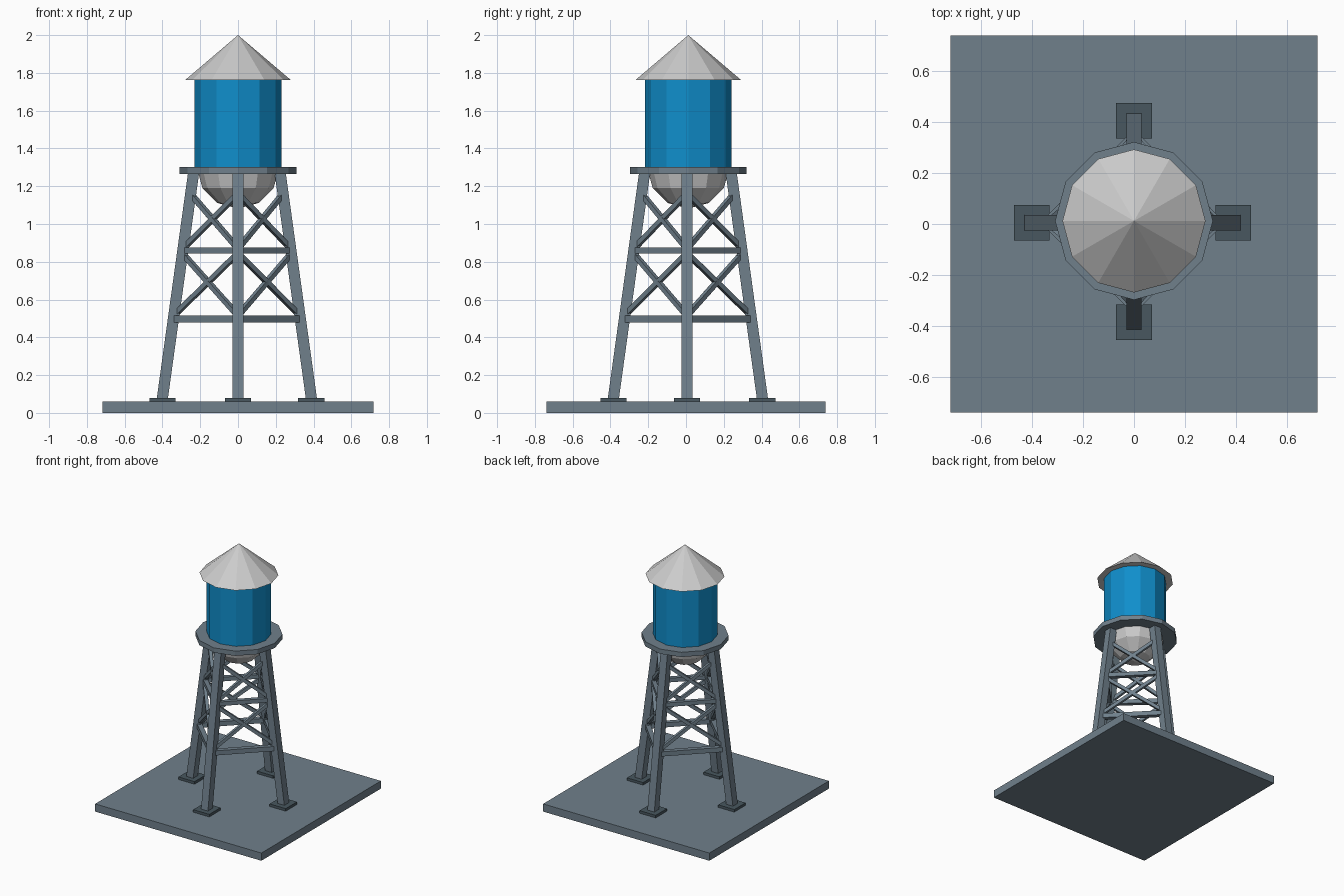
import bpy, bmesh, math
from mathutils import Vector, Matrix

if "Cube" in bpy.data.objects:
    bpy.data.objects.remove(bpy.data.objects["Cube"])

CY = 0.012  # tank axis sits slightly behind the slab centre


def material(name, rgb):
    m = bpy.data.materials.new(name)
    m.diffuse_color = (*rgb, 1)
    m.use_nodes = True
    m.node_tree.nodes["Principled BSDF"].inputs["Base Color"].default_value = m.diffuse_color
    return m


STEEL = material("steel", (0.16, 0.215, 0.26))
DARK = material("dark_steel", (0.065, 0.095, 0.115))
BLUE = material("blue_paint", (0.005, 0.27, 0.60))


def finish(name, bm, mat=None):
    bmesh.ops.recalc_face_normals(bm, faces=bm.faces)
    me = bpy.data.meshes.new(name)
    bm.to_mesh(me)
    bm.free()
    ob = bpy.data.objects.new(name, me)
    bpy.context.collection.objects.link(ob)
    if mat:
        me.materials.append(mat)
    return ob


def box(name, centre, size, mat):
    bm = bmesh.new()
    bmesh.ops.create_cube(bm, size=1, matrix=Matrix.Translation(centre) @ Matrix.Diagonal((*size, 1)))
    return finish(name, bm, mat)


def lathe(name, profile, mat=None, sides=12):
    """Stack of 12-sided rings (radius, z); radius 0 makes a point, open ends are capped."""
    bm = bmesh.new()
    rings = []
    for r, z in profile:
        n = sides if r > 0 else 1
        rings.append([bm.verts.new((r * math.cos(2 * math.pi * i / sides),
                                    CY + r * math.sin(2 * math.pi * i / sides), z)) for i in range(n)])
    for a, b in zip(rings, rings[1:]):
        for i in range(sides):
            j = (i + 1) % sides
            quad = [a[i % len(a)], a[j % len(a)], b[j % len(b)], b[i % len(b)]]
            bm.faces.new(list(dict.fromkeys(quad)))
    for ring in (rings[0], rings[-1]):
        if len(ring) > 1:
            bm.faces.new(ring)
    return finish(name, bm, mat)


def post(name, a, b, w, mat):
    """Leaning square post with level ends."""
    bm = bmesh.new()
    h = w / 2
    lo, hi = [[bm.verts.new(p + Vector((x, y, 0))) for x, y in ((-h, -h), (h, -h), (h, h), (-h, h))]
              for p in (a, b)]
    bm.faces.new(lo)
    bm.faces.new(hi)
    for i in range(4):
        j = (i + 1) % 4
        bm.faces.new((lo[i], lo[j], hi[j], hi[i]))
    return finish(name, bm, mat)


def beam(name, a, b, w, mat):
    """Square bar between two points, kept upright."""
    d = b - a
    x = d.normalized()
    y = Vector((0, 0, 1)).cross(x).normalized()
    rot = Matrix((x, y, x.cross(y))).transposed().to_4x4()
    bm = bmesh.new()
    bmesh.ops.create_cube(bm, size=1, matrix=Matrix.Translation((a + b) / 2) @ rot
                          @ Matrix.Diagonal((d.length, w, w, 1)))
    return finish(name, bm, mat)


# Ground slab
box("base_slab", (0, 0, 0.03), (1.436, 1.475, 0.06), STEEL)

# Tank, roof, bowl and platform
lathe("roof", [(0.28, 1.762), (0, 2.0)])
lathe("tank", [(0.229, 1.29), (0.229, 1.765)], BLUE)
lathe("platform", [(0.309, 1.265), (0.309, 1.302)], STEEL)
R = 0.218
lathe("tank_bowl", [(R * math.cos(math.radians(t)) if t < 90 else 0,
                     1.30 - R * math.sin(math.radians(t))) for t in (0, 30, 60, 90)])

# Legs and footings
sides = [("right", 1, 0), ("back", 0, 1), ("left", -1, 0), ("front", 0, -1)]


def leg_point(k, z):
    _, dx, dy = sides[k % 4]
    r = 0.394 - 0.164 * (z - 0.08) / 1.185
    return Vector((dx * r - 0.006 * abs(dx), dy * r + (0.01 if dy else 0.005), z))


for k, (side, dx, dy) in enumerate(sides):
    post(side + "_leg", leg_point(k, 0.07), leg_point(k, 1.27), 0.059, STEEL)
    foot = leg_point(k, 0.08)
    box(side + "_footing", (foot.x, foot.y, 0.068), (0.139, 0.139, 0.024), DARK)

# Rails and crossed braces on each side of the tower
for k in range(4):
    for level, z, w in (("lower", 0.497, 0.036), ("upper", 0.86, 0.032)):
        beam(f"{level}_rail_{k}", leg_point(k, z), leg_point(k + 1, z), w, STEEL)
    for level, z0, z1 in (("lower", 0.515, 0.845), ("upper", 0.87, 1.16)):
        beam(f"{level}_brace_up_{k}", leg_point(k, z0), leg_point(k + 1, z1), 0.025, STEEL)
        beam(f"{level}_brace_down_{k}", leg_point(k, z1), leg_point(k + 1, z0), 0.025, STEEL)
